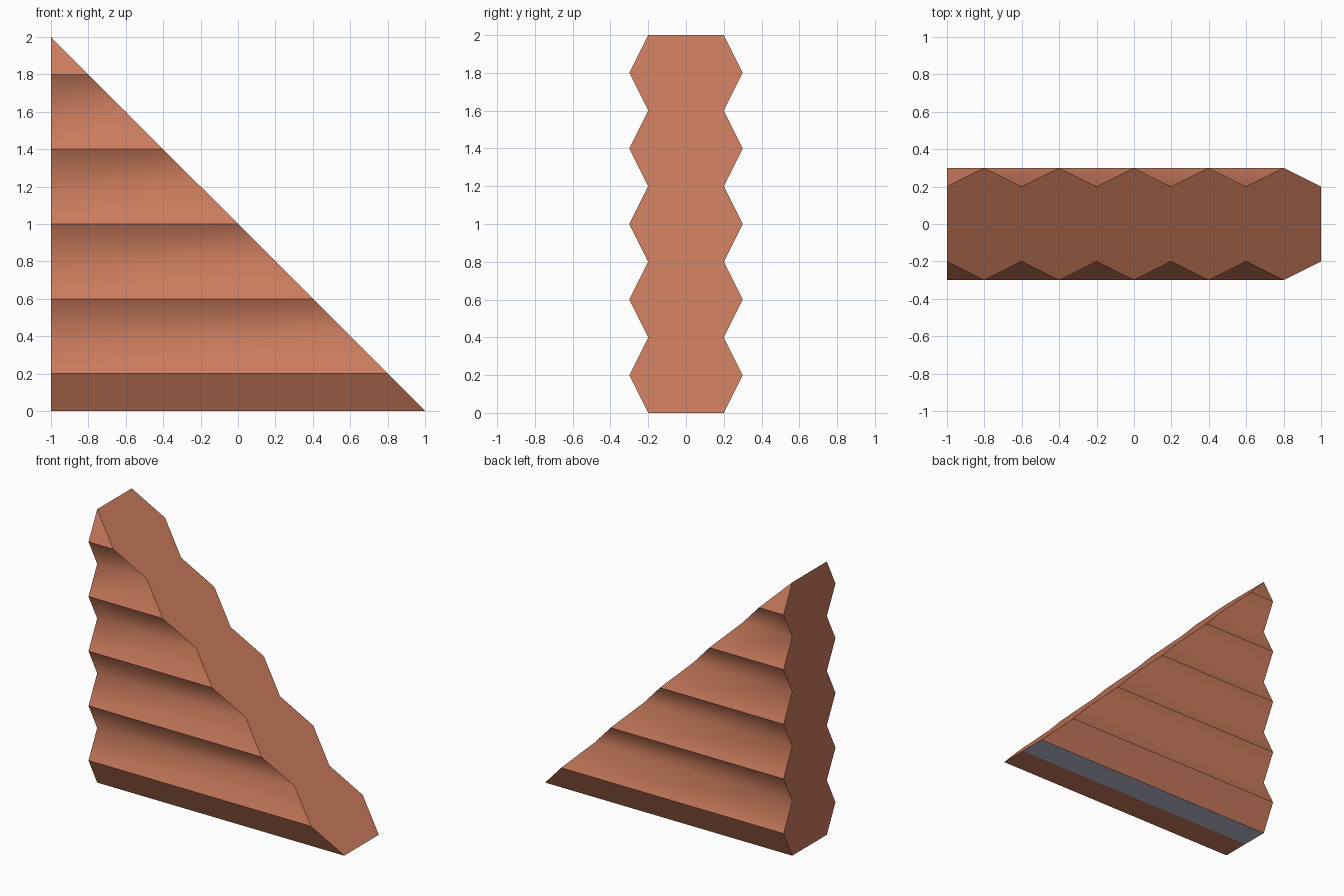
import bpy, bmesh

if "Cube" in bpy.data.objects:
    bpy.data.objects.remove(bpy.data.objects["Cube"])

def material(name, rgb):
    m = bpy.data.materials.new(name)
    m.diffuse_color = (*rgb, 1)
    m.use_nodes = True
    m.node_tree.nodes["Principled BSDF"].inputs["Base Color"].default_value = m.diffuse_color
    return m

STEP, ROWS = 0.2, 10           # height of one facet, number of facets

def half_width(i):
    return 0.3 if i % 2 else 0.2   # valleys on even rows, ridges on odd

# Gable wedge: ridged plank sides, vertical left end, sloping right end
bm = bmesh.new()
left, right = {}, {}
for s in (-1, 1):
    for i in range(ROWS + 1):
        z = i * STEP
        y = s * half_width(i)
        left[s, i] = bm.verts.new((-1, y, z))
        # the slope meets the left end at the very top
        right[s, i] = left[s, i] if i == ROWS else bm.verts.new((1 - z, y, z))

# Plank facets on both sides
for s in (-1, 1):
    for i in range(ROWS):
        loop = [left[s, i], right[s, i], right[s, i + 1]]
        if i + 1 < ROWS:
            loop.append(left[s, i + 1])
        f = bm.faces.new(loop if s < 0 else loop[::-1])
        f.smooth = True

# Left end and sloping face
for i in range(ROWS):
    bm.faces.new((left[-1, i], left[-1, i + 1], left[1, i + 1], left[1, i]))
    bm.faces.new((right[-1, i], right[1, i], right[1, i + 1], right[-1, i + 1]))

# Underside split along the middle, the back half in grey
mid_l, mid_r = bm.verts.new((-1, 0, 0)), bm.verts.new((1, 0, 0))
bm.faces.new((left[-1, 0], mid_l, mid_r, right[-1, 0]))
grey = bm.faces.new((mid_l, left[1, 0], right[1, 0], mid_r))
grey.material_index = 1

# Plank valleys blend softly, every other edge stays crisp
for e in bm.edges:
    a, b = e.verts
    row = round(a.co.z / STEP)
    valley = abs(a.co.z - b.co.z) < 1e-4 and abs(a.co.y - b.co.y) < 1e-4 and row % 2 == 0
    e.smooth = valley and 0 < row < ROWS

mesh = bpy.data.meshes.new("gable_wedge")
bm.normal_update()
bm.to_mesh(mesh)
bm.free()
mesh.materials.append(material("terracotta wood", (0.59, 0.20, 0.11)))
mesh.materials.append(material("pale grey", (0.52, 0.53, 0.68)))
obj = bpy.data.objects.new("gable_wedge", mesh)
bpy.context.collection.objects.link(obj)
